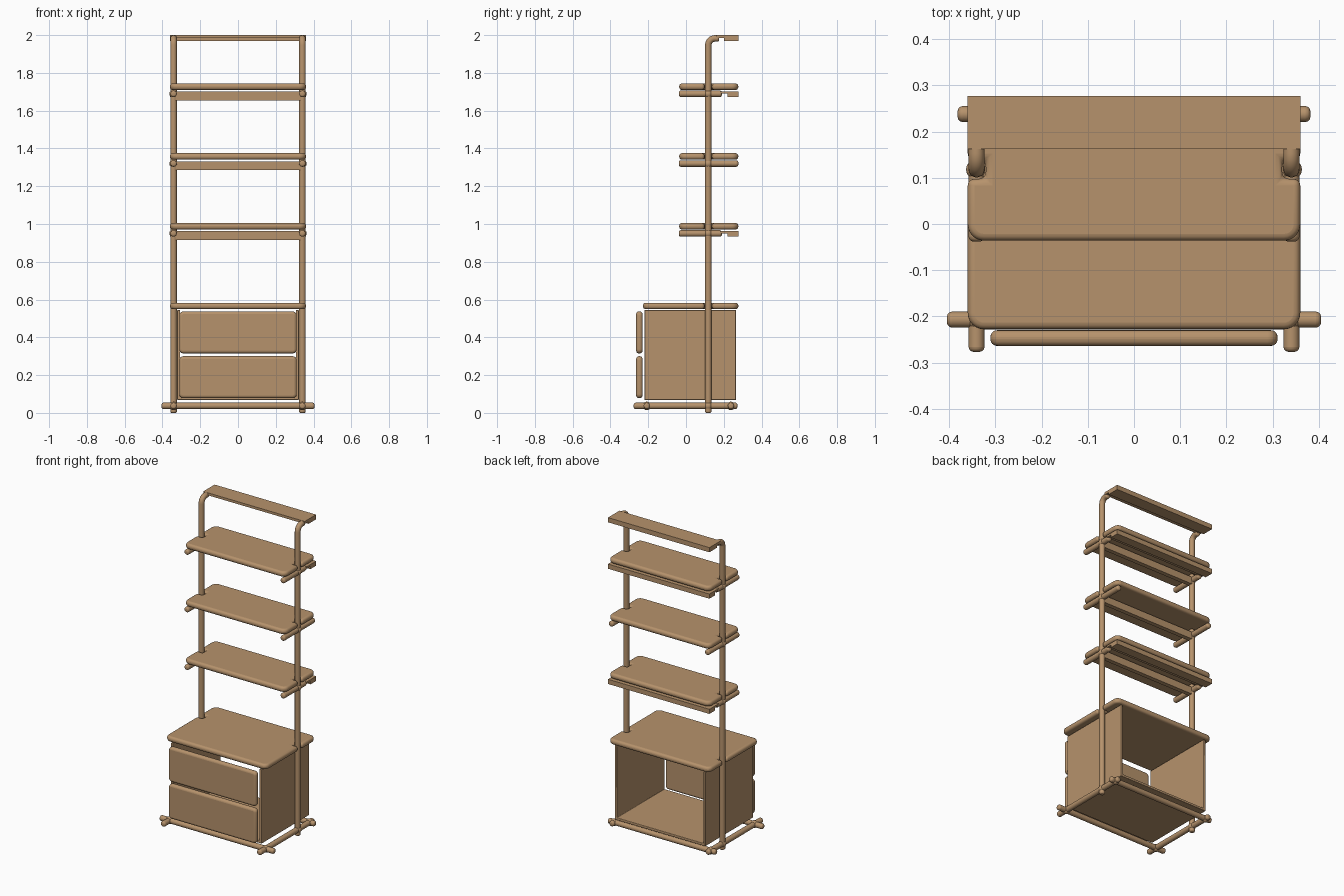
import bpy, bmesh, math
from mathutils import Vector

if "Cube" in bpy.data.objects:
    bpy.data.objects.remove(bpy.data.objects["Cube"])

wood = bpy.data.materials.new("warm_tan")
wood.diffuse_color = (0.47, 0.29, 0.15, 1)
wood.use_nodes = True
wood.node_tree.nodes["Principled BSDF"].inputs["Base Color"].default_value = wood.diffuse_color
R = 0.0172           # tube radius
PX, PY = 0.341, 0.118  # post position


def finish(name, bm, bevel=0, seg=4):
    bmesh.ops.recalc_face_normals(bm, faces=bm.faces)
    me = bpy.data.meshes.new(name)
    bm.to_mesh(me)
    bm.free()
    ob = bpy.data.objects.new(name, me)
    bpy.context.collection.objects.link(ob)
    me.materials.append(wood)
    if bevel:
        m = ob.modifiers.new("round", 'BEVEL')
        m.width, m.segments = bevel, seg
        m.limit_method, m.angle_limit = 'ANGLE', math.radians(50)
    bpy.ops.object.select_all(action='DESELECT')
    ob.select_set(True)
    bpy.context.view_layer.objects.active = ob
    bpy.ops.object.shade_smooth_by_angle(angle=math.radians(40))
    return ob


def prism(name, pts, depth, bevel=0):
    """Extrude a closed 3D outline along the depth vector."""
    bm = bmesh.new()
    f = bm.faces.new([bm.verts.new(p) for p in pts])
    ext = bmesh.ops.extrude_face_region(bm, geom=[f])
    bmesh.ops.translate(bm, vec=depth, verts=[v for v in ext["geom"] if isinstance(v, bmesh.types.BMVert)])
    return finish(name, bm, bevel)


def corner(cx, cy, r, start):
    return [(cx + r * math.cos(math.radians(start + a)), cy + r * math.sin(math.radians(start + a)))
            for a in range(0, 91, 15)]


def tube(name, a, b, r=R):
    """Round bar with softened ends."""
    a, b = Vector(a), Vector(b)
    bm = bmesh.new()
    bmesh.ops.create_cone(bm, cap_ends=True, segments=24, radius1=r, radius2=r, depth=(b - a).length)
    ob = finish(name, bm, 0.011, 4)
    ob.location = (a + b) / 2
    ob.rotation_euler = (b - a).to_track_quat('Z', 'Y').to_euler()


def joint(name, p, r=0.0225):
    bm = bmesh.new()
    bmesh.ops.create_uvsphere(bm, u_segments=20, v_segments=12, radius=r)
    finish(name, bm).location = p


def board(name, y0, z0, z1):
    """Rounded shelf board, notched around the posts."""
    x, y1, r, n = 0.36, 0.277, 0.035, 0.321
    a, b = PY - R - 0.003, PY + R + 0.003
    o = corner(-x + r, y0 + r, r, 180) + corner(x - r, y0 + r, r, 270)
    o += [(x, a), (n, a), (n, b), (x, b)]
    o += corner(x - r, y1 - r, r, 0) + corner(-x + r, y1 - r, r, 90)
    o += [(-x, b), (-n, b), (-n, a), (-x, a)]
    prism(name, [(px, py, z0) for px, py in o], (0, 0, z1 - z0), 0.0145)


def rail(name, y0, y1, z1, lip, plate, h):
    """Back rail: thin plate with a thicker rear block."""
    o = [(y0, z1), (y1, z1), (y1, z1 - h), (lip, z1 - h), (lip, z1 - plate), (y0, z1 - plate)]
    prism(name, [(-0.36, y, z) for y, z in o], (0.72, 0, 0))


# Posts bending backwards at the top
for s, side in ((-1, "left"), (1, "right")):
    bend = 0.035
    path = [(PY, 0.0), (PY, 0.5), (PY, 1.0)]
    path += [(PY + bend - bend * math.cos(math.radians(t)), 1.9825 - bend + bend * math.sin(math.radians(t)))
             for t in range(0, 91, 15)]
    path += [(0.175, 1.9825)]
    bm = bmesh.new()
    rings = []
    for i, (y, z) in enumerate(path):
        p, q = path[max(i - 1, 0)], path[min(i + 1, len(path) - 1)]
        t = Vector((0, q[0] - p[0], q[1] - p[1])).normalized()
        n = Vector((0, t.z, -t.y))
        rings.append([bm.verts.new(Vector((s * PX, y, z)) + R * (math.cos(k * math.pi / 12) * n
                      + math.sin(k * math.pi / 12) * Vector((1, 0, 0)))) for k in range(24)])
    for u, v in zip(rings, rings[1:]):
        for k in range(24):
            bm.faces.new((u[k], u[(k + 1) % 24], v[(k + 1) % 24], v[k]))
    bm.faces.new(rings[0])
    bm.faces.new(rings[-1])
    finish(side + "_post", bm, 0.008)

    # Base side bar and its joints
    tube(side + "_base_bar", (s * PX, -0.277, 0.037), (s * PX, 0.272, 0.037))
    for y in (-0.207, PY, 0.238):
        joint(side + "_base_joint", (s * PX, y, 0.037))

tube("front_base_bar", (-0.405, -0.207, 0.037), (0.405, -0.207, 0.037))
tube("back_base_bar", (-0.382, 0.238, 0.037), (0.382, 0.238, 0.037))

# Upper shelves with brackets, cross beams and back rails
for i, z in enumerate((0.95, 1.32, 1.689)):
    board(f"shelf_{i + 1}", -0.036, z + 0.021, z + 0.055)
    has_rail = i != 1
    for s, side in ((-1, "left"), (1, "right")):
        tube(f"{side}_bracket_{i + 1}", (s * PX, -0.038, z), (s * PX, 0.19 if has_rail else 0.277, z))
        joint(f"{side}_bracket_joint_{i + 1}", (s * PX, PY, z))
    prism(f"cross_beam_{i + 1}", [(-0.33, y, h) for y, h in
          ((0.104, z - 0.034), (0.132, z - 0.034), (0.132, z + 0.012), (0.104, z + 0.012))], (0.66, 0, 0))
    if has_rail:
        rail(f"back_rail_{i + 1}", 0.182, 0.277, z + 0.013, 0.22, 0.012, 0.03)

# Top rail
rail("top_rail", 0.162, 0.277, 2.0, 0.2, 0.016, 0.03)

# Cabinet top and open-backed cabinet shell
board("cabinet_top", -0.228, 0.549, 0.583)
w, t = 0.322, 0.016
shell = [(-w, 0.068), (w, 0.068), (w, 0.545), (w - t, 0.545), (w - t, 0.068 + t),
         (-w + t, 0.068 + t), (-w + t, 0.545), (-w, 0.545)]
prism("cabinet_shell", [(x, -0.22, z) for x, z in shell], (0, 0.485, 0), 0.004)

# Drawer fronts
for name, z0, z1 in (("lower_drawer_front", 0.078, 0.3), ("upper_drawer_front", 0.315, 0.537)):
    x, r = 0.311, 0.022
    o = (corner(-x + r, z0 + r, r, 180) + corner(x - r, z0 + r, r, 270)
         + corner(x - r, z1 - r, r, 0) + corner(-x + r, z1 - r, r, 90))
    prism(name, [(px, -0.264, pz) for px, pz in o], (0, 0.034, 0), 0.0145)
